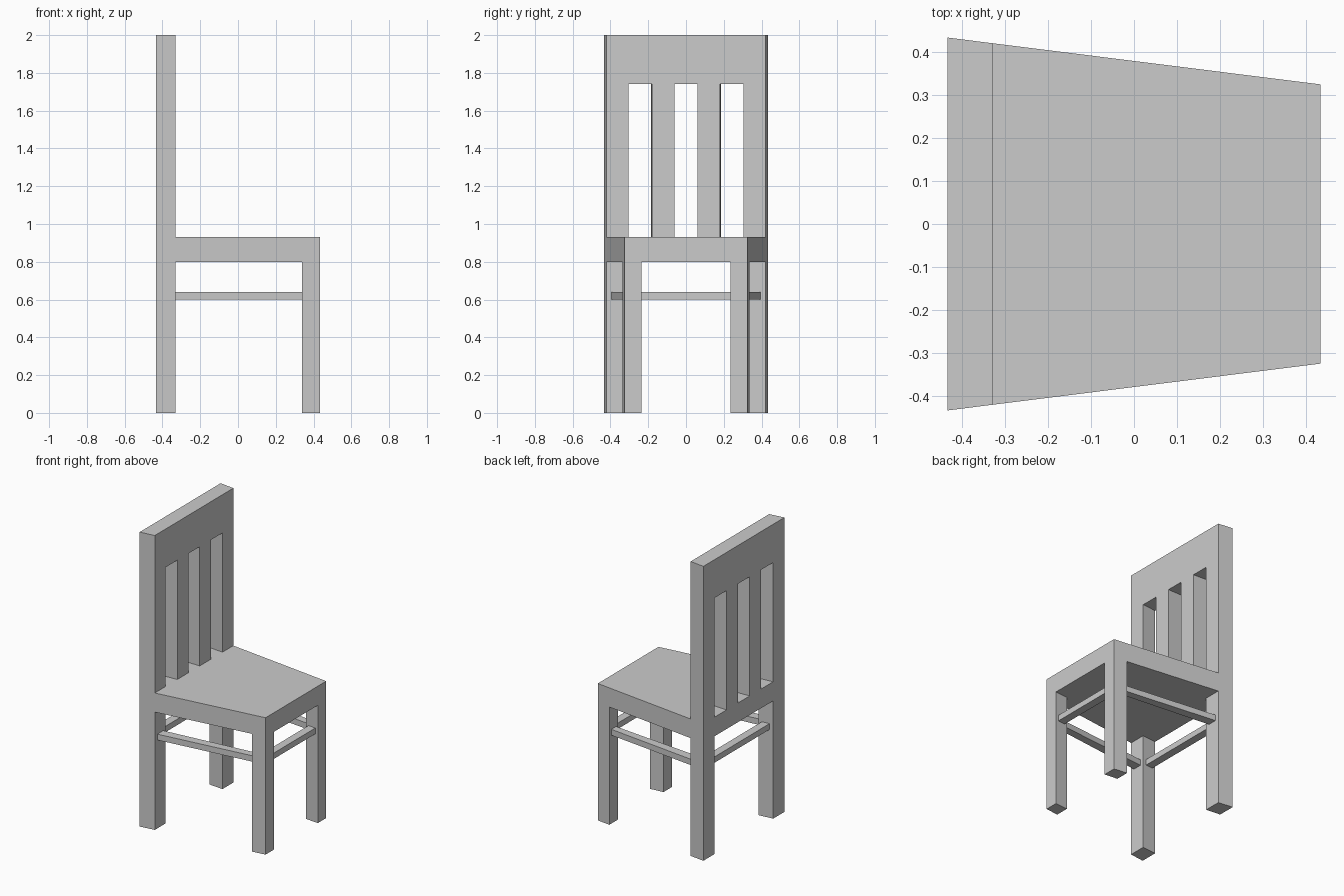
import bpy, bmesh

if "Cube" in bpy.data.objects:
    bpy.data.objects.remove(bpy.data.objects["Cube"])

BACK, POST, LEG, FRONT = -0.435, -0.33, 0.34, 0.435
POST_IN = 0.723   # inner edge of posts and legs, as a fraction of half width


def half_width(x):
    """Chair plan narrows toward the front edge of the seat (+x)."""
    return 0.38 - 0.1255 * x


def block(name, x0, x1, f0, f1, z0, z1, mirror=False):
    """Tapered block; f0 and f1 are fractions of the half width in y."""
    plan = [(x0, f0), (x1, f0), (x1, f1), (x0, f1)]
    bm = bmesh.new()
    face = bm.faces.new([bm.verts.new((x, f * half_width(x), z0)) for x, f in plan])
    top = bmesh.ops.extrude_face_region(bm, geom=[face])["geom"]
    bmesh.ops.translate(bm, vec=(0, 0, z1 - z0),
                        verts=[v for v in top if isinstance(v, bmesh.types.BMVert)])
    bmesh.ops.recalc_face_normals(bm, faces=bm.faces)
    mesh = bpy.data.meshes.new(name)
    bm.to_mesh(mesh)
    bm.free()
    obj = bpy.data.objects.new(name, mesh)
    bpy.context.collection.objects.link(obj)
    if mirror:
        mod = obj.modifiers.new("Mirror", 'MIRROR')
        mod.use_axis = (False, True, False)
        mod.use_mirror_merge = False
    return obj


# Seat and legs
block("seat", BACK, FRONT, -1, 1, 0.80, 0.93)
block("front_legs", LEG, FRONT, POST_IN, 1, 0, 0.80, mirror=True)
block("rear_legs", BACK, POST, POST_IN, 1, 0, 0.80, mirror=True)

# Backrest: posts, two slats and the wide top rail
block("back_posts", BACK, POST, POST_IN, 1, 0.93, 1.74, mirror=True)
block("back_slats", BACK, POST, 0.143, 0.428, 0.93, 1.74, mirror=True)
block("top_rail", BACK, POST, -1, 1, 1.74, 2.0)

# Stretchers between the legs
block("side_stretchers", POST, LEG, 0.785, 0.935, 0.60, 0.64, mirror=True)
block("front_stretcher", 0.36, 0.415, -POST_IN, POST_IN, 0.60, 0.64)
block("rear_stretcher", -0.41, -0.355, -POST_IN, POST_IN, 0.60, 0.64)
